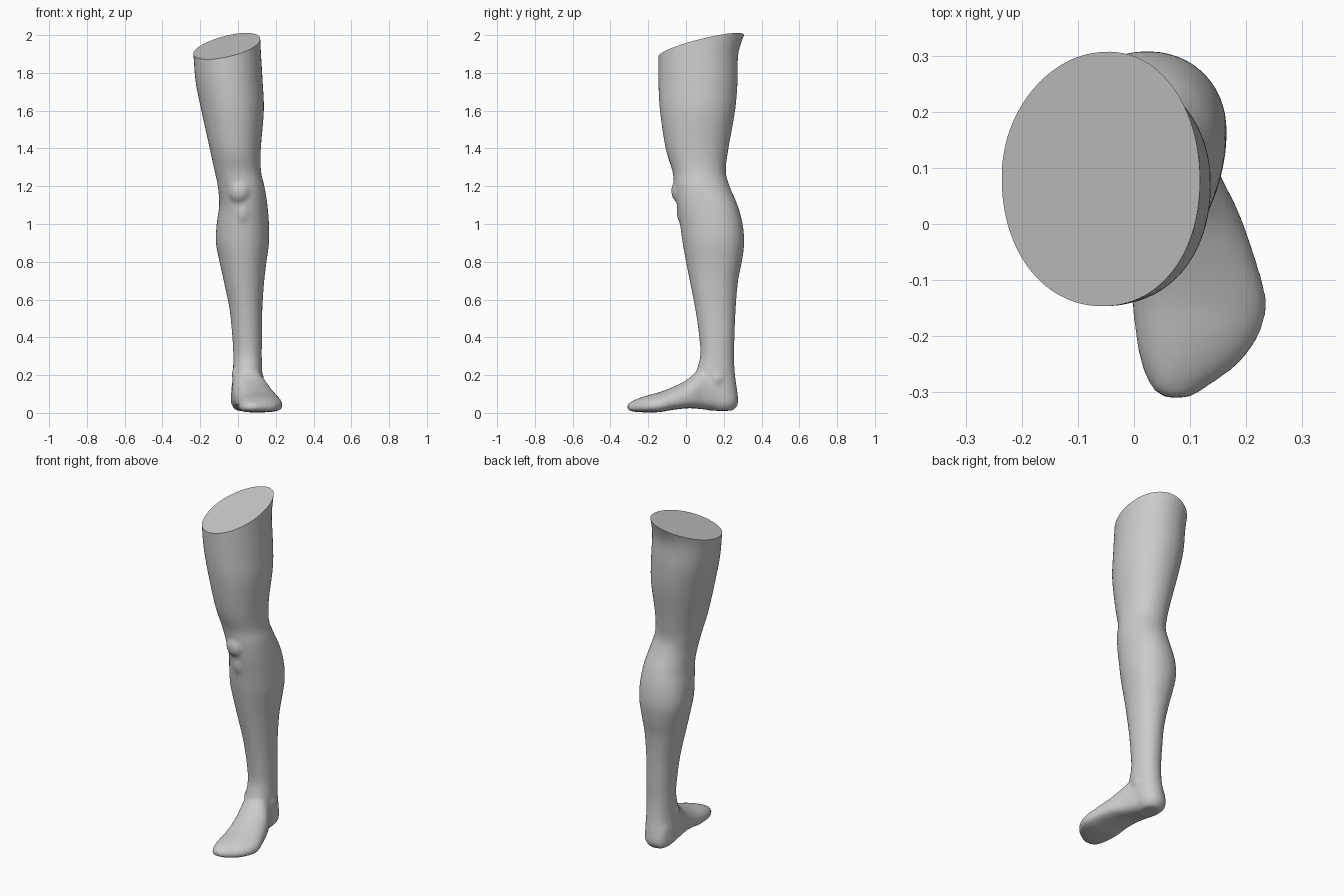
import bpy, bmesh, math
from mathutils import Vector, Matrix

if "Cube" in bpy.data.objects:
    bpy.data.objects.remove(bpy.data.objects["Cube"])


def resample(rows, n=6):
    """Catmull-Rom interpolation of the rows of numbers."""
    out = []
    for i in range(len(rows) - 1):
        a, b = rows[max(i - 1, 0)], rows[i]
        c, d = rows[i + 1], rows[min(i + 2, len(rows) - 1)]
        for k in range(n):
            t = k / n
            out.append([0.5 * (2*q + (r-p)*t + (2*p - 5*q + 4*r - s)*t*t
                               + (3*q - p - 3*r + s)*t**3)
                        for p, q, r, s in zip(a, b, c, d)])
    return out + [list(rows[-1])]


def oval(u0, u1, v0, v1, fu, fv, e_low, e_high, n=48):
    """Egg-shaped outline filling a box, widest at the fractions fu, fv."""
    um, vm = u0 + (u1 - u0) * fu, v0 + (v1 - v0) * fv
    pts = []
    for k in range(n):
        a = 2 * math.pi * k / n
        c, s = math.cos(a), math.sin(a)
        p = 2 / (e_high if s > 0 else e_low)
        ru = (u1 - um) if c > 0 else (um - u0)
        rv = (v1 - vm) if s > 0 else (vm - v0)
        pts.append((um + ru * math.copysign(abs(c) ** p, c),
                    vm + rv * math.copysign(abs(s) ** p, s)))
    return pts


def loft(bm, rings):
    loops = [[bm.verts.new(p) for p in r] for r in rings]
    for a, b in zip(loops, loops[1:]):
        for i in range(len(a)):
            j = (i + 1) % len(a)
            bm.faces.new((a[i], a[j], b[j], b[i]))
    bm.faces.new(loops[0])
    bm.faces.new(loops[-1])


def ellipsoid(bm, centre, radii):
    m = Matrix.Translation(centre) @ Matrix.Diagonal((*radii, 1))
    bmesh.ops.create_uvsphere(bm, u_segments=32, v_segments=20, radius=1, matrix=m)


bm = bmesh.new()

# Thigh, knee, calf and heel: z, left, right, front, back, widest depth
leg = [
    (2.08, -.245, .112, -.145, .345, .50),
    (2.00, -.240, .117, -.146, .308, .51),
    (1.90, -.236, .122, -.147, .277, .53),
    (1.75, -.224, .131, -.146, .273, .53),
    (1.60, -.194, .137, -.138, .260, .52),
    (1.40, -.150, .121, -.108, .225, .50),
    (1.28, -.124, .122, -.072, .211, .50),
    (1.20, -.107, .140, -.062, .231, .50),
    (1.10, -.100, .156, -.048, .273, .55),
    (1.00, -.113, .164, -.032, .300, .57),
    (0.90, -.117, .164, -.018, .308, .57),
    (0.80, -.098, .151, .000, .296, .56),
    (0.70, -.076, .139, .020, .276, .54),
    (0.55, -.045, .129, .049, .263, .50),
    (0.40, -.030, .127, .070, .257, .50),
    (0.30, -.025, .126, .075, .254, .50),
    (0.20, -.028, .128, .050, .260, .50),
    (0.12, -.034, .126, .050, .271, .55),
    (0.05, -.037, .120, .080, .276, .55),
    (0.012, -.010, .095, .120, .250, .50),
]
loft(bm, [[(x, y, z) for x, y in oval(xl, xr, yf, yb, .5, f, 2.1, 2.1)]
          for z, xl, xr, yf, yb, f in resample(leg)])

# Foot: y, left, right, bottom, top
foot = [
    (.265, .000, .075, .035, .110),
    (.240, -.025, .105, .014, .180),
    (.180, -.036, .122, .010, .240),
    (.100, -.033, .148, .018, .250),
    (.040, -.026, .178, .024, .205),
    (.000, -.019, .195, .024, .172),
    (-.070, -.008, .219, .016, .137),
    (-.140, -.003, .236, .004, .110),
    (-.200, .003, .222, .003, .094),
    (-.250, .013, .185, .004, .078),
    (-.290, .030, .132, .009, .060),
    (-.311, .052, .100, .020, .044),
]
loft(bm, [[(x, y, z) for x, z in oval(xl, xr, zb, zt, .4, .36, 3.2, 2.0)]
          for y, xl, xr, zb, zt in resample(foot)])

# Kneecap, tendon below it, ankle bones
ellipsoid(bm, (.010, -.010, 1.175), (.066, .069, .075))
ellipsoid(bm, (.025, .000, 1.070), (.045, .050, .090))
ellipsoid(bm, (-.010, .125, .205), (.024, .038, .040))
ellipsoid(bm, (.115, .165, .180), (.022, .035, .040))

bmesh.ops.recalc_face_normals(bm, faces=bm.faces)
mesh = bpy.data.meshes.new("leg")
bm.to_mesh(mesh)
bm.free()
obj = bpy.data.objects.new("leg", mesh)
bpy.context.collection.objects.link(obj)

# Fuse the parts into one smooth skin
remesh = obj.modifiers.new("fuse", 'REMESH')
remesh.mode = 'VOXEL'
remesh.voxel_size = 0.009
smooth = obj.modifiers.new("soften", 'SMOOTH')
smooth.factor = 0.5
smooth.iterations = 10
bpy.context.view_layer.objects.active = obj
obj.select_set(True)
for name in ("fuse", "soften"):
    bpy.ops.object.modifier_apply(modifier=name)

# Slanted flat cut across the top of the thigh
bm = bmesh.new()
bm.from_mesh(obj.data)
bmesh.ops.bisect_plane(bm, geom=bm.verts[:] + bm.edges[:] + bm.faces[:],
                       plane_co=Vector((-.06, .085, 1.942)),
                       plane_no=Vector((-.22, -.25, 1)).normalized(),
                       clear_outer=True)
bmesh.ops.holes_fill(bm, edges=[e for e in bm.edges if e.is_boundary], sides=0)
bmesh.ops.recalc_face_normals(bm, faces=bm.faces)
bm.to_mesh(obj.data)
bm.free()
bpy.ops.object.shade_smooth_by_angle(angle=math.radians(40))
